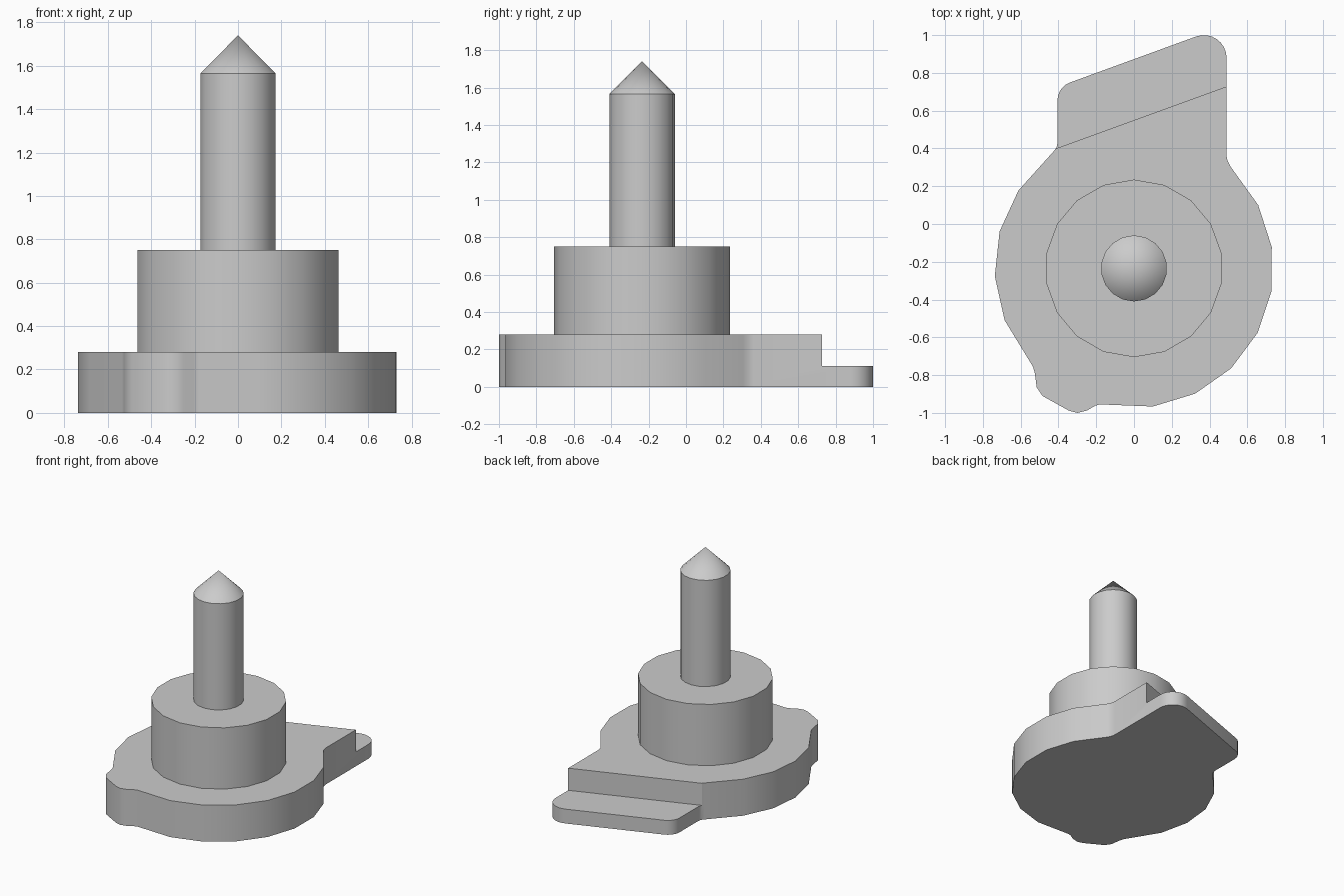
import bpy, bmesh
from math import sin, cos, radians
from mathutils import Vector

cube = bpy.data.objects.get("Cube")
if cube:
    bpy.data.objects.remove(cube, do_unlink=True)

AXIS = (0.0, -0.235)      # shaft centre
STEP_Z, BASE_Z, BOSS_Z, PIN_Z, TIP_Z = 0.11, 0.28, 0.75, 1.565, 1.74

grey = bpy.data.materials.new("plain grey")
grey.use_nodes = True
colour = (0.6, 0.6, 0.6, 1)
grey.diffuse_color = colour
grey.node_tree.nodes["Principled BSDF"].inputs["Base Color"].default_value = colour


def arc(centre, radius, start, end, steps):
    """Points along an arc, angles in degrees."""
    angles = [radians(start + (end - start) * i / steps) for i in range(steps + 1)]
    return [(centre[0] + radius * cos(a), centre[1] + radius * sin(a)) for a in angles]


def add_face(bm, outline, z):
    return bm.faces.new([bm.verts.new((x, y, z)) for x, y in outline])


def raise_face(bm, face, height):
    """Extrude one face upwards and return the new top face."""
    geom = bmesh.ops.extrude_face_region(bm, geom=[face])["geom"]
    verts = [g for g in geom if isinstance(g, bmesh.types.BMVert)]
    bmesh.ops.translate(bm, verts=verts, vec=(0, 0, height))
    return next(g for g in geom if isinstance(g, bmesh.types.BMFace))


def finish(bm, name):
    bmesh.ops.recalc_face_normals(bm, faces=bm.faces[:])
    mesh = bpy.data.meshes.new(name)
    bm.to_mesh(mesh)
    bm.free()
    mesh.materials.append(grey)
    mesh.shade_smooth()
    mesh.set_sharp_from_angle(angle=radians(30))
    obj = bpy.data.objects.new(name, mesh)
    bpy.context.collection.objects.link(obj)
    return obj


# Base plate outline, clockwise from the right shoulder
outline = arc(AXIS, 0.738, 27, -82.2, 6)
outline += [(-0.18, -0.955), (-0.205, -0.962), (-0.25, -0.988), (-0.3, -1.0),
            (-0.345, -0.988), (-0.485, -0.91), (-0.515, -0.865),
            (-0.525, -0.79), (-0.535, -0.755)]
outline += arc(AXIS, 0.738, 201.8, 146, 3)
outline += [(-0.425, 0.385), (-0.41, 0.405), (-0.405, 0.43)]
outline += arc((-0.305, 0.655), 0.1, 180, 110, 5)
outline += arc((0.37, 0.88), 0.12, 110, 0, 8)
outline += [(0.49, 0.36), (0.495, 0.335), (0.51, 0.305)]

# Base plate: thin slab, split by a slanted line, main area raised
bm = bmesh.new()
top = raise_face(bm, add_face(bm, outline, 0), STEP_Z)
normal = Vector((-sin(radians(20)), cos(radians(20)), 0))
bmesh.ops.bisect_plane(bm, geom=[top] + top.edges[:] + top.verts[:],
                       plane_co=(0.49, 0.728, 0), plane_no=normal)
bm.normal_update()
main = max((f for f in bm.faces if all(v.co.z > STEP_Z - 0.001 for v in f.verts)),
           key=lambda f: f.calc_area())
raise_face(bm, main, BASE_Z - STEP_Z)
finish(bm, "base_plate")

# Round boss
bm = bmesh.new()
raise_face(bm, add_face(bm, arc(AXIS, 0.47, 90, 430, 17), BASE_Z), BOSS_Z - BASE_Z)
finish(bm, "boss")

# Pin with a pointed tip
bm = bmesh.new()
end = raise_face(bm, add_face(bm, arc(AXIS, 0.175, 90, 430, 17), BOSS_Z), PIN_Z - BOSS_Z)
tip = bmesh.ops.poke(bm, faces=[end])["verts"][0]
tip.co = (*AXIS, TIP_Z)
finish(bm, "pointed_pin")
